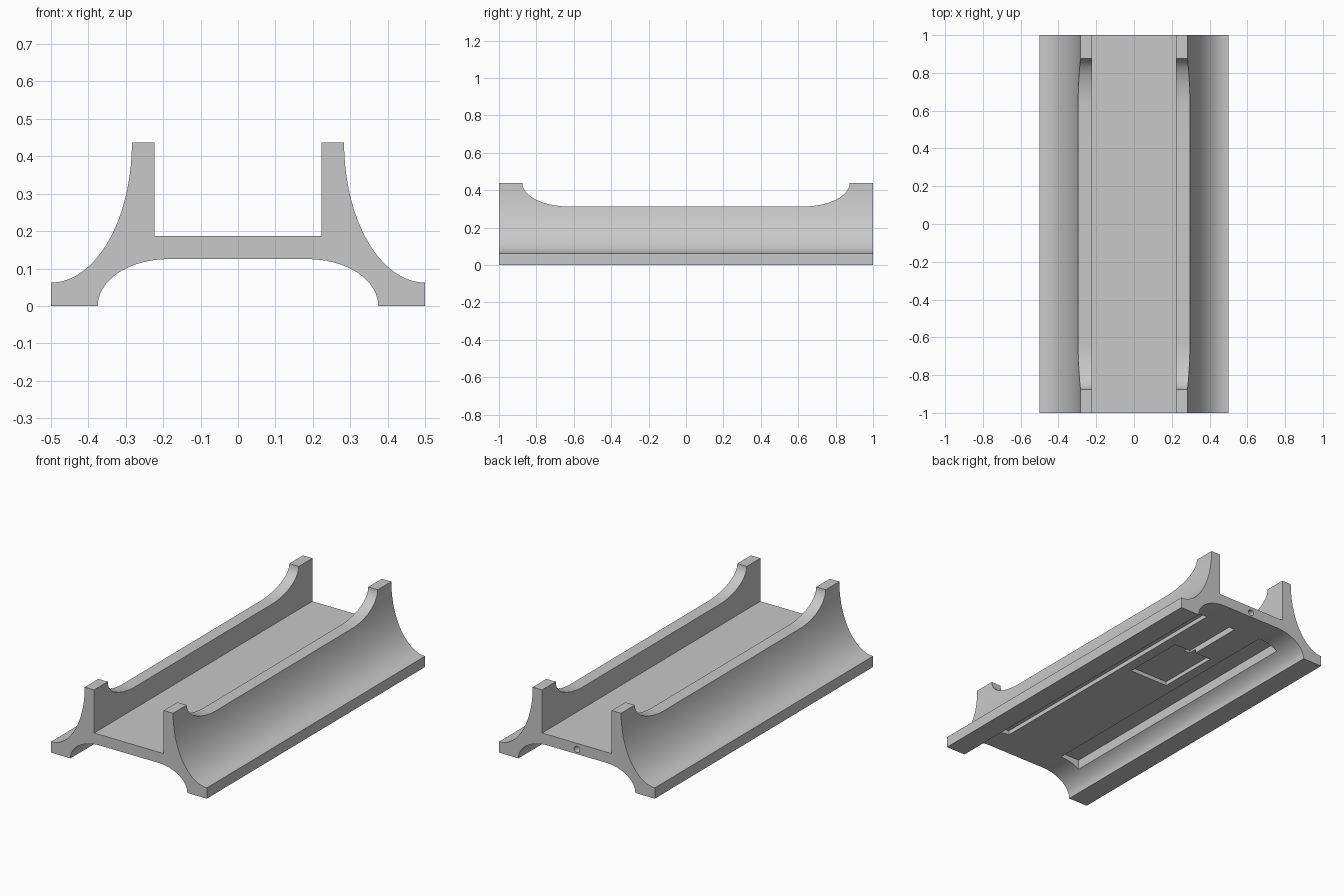
import bpy, bmesh
from math import sin, cos, pi, radians

if "Cube" in bpy.data.objects:
    bpy.data.objects.remove(bpy.data.objects["Cube"], do_unlink=True)

grey = bpy.data.materials.new("plain_grey")
grey.use_nodes = True
colour = (0.58, 0.58, 0.58, 1)
grey.diffuse_color = colour
grey.node_tree.nodes["Principled BSDF"].inputs["Base Color"].default_value = colour


def arc(cx, cz, rx, rz, start, end, steps=24):
    """Points on an ellipse between two angles in degrees."""
    angles = [radians(start + (end - start) * i / steps) for i in range(steps + 1)]
    return [(cx + rx * cos(a), cz + rz * sin(a)) for a in angles]


def mirrored(half):
    """Close a right-hand outline with its mirror image."""
    return half + [(-u, v) for u, v in reversed(half)]


def prism(name, points, place, length):
    """Extrude a 2D outline symmetrically along the axis set by place."""
    bm = bmesh.new()
    a = [bm.verts.new(place(u, v, -length / 2)) for u, v in points]
    b = [bm.verts.new(place(u, v, length / 2)) for u, v in points]
    n = len(points)
    bm.faces.new(a)
    bm.faces.new(b[::-1])
    for i in range(n):
        j = (i + 1) % n
        bm.faces.new((a[j], a[i], b[i], b[j]))
    bmesh.ops.recalc_face_normals(bm, faces=bm.faces)
    mesh = bpy.data.meshes.new(name)
    bm.to_mesh(mesh)
    bm.free()
    mesh.materials.append(grey)
    obj = bpy.data.objects.new(name, mesh)
    bpy.context.collection.objects.link(obj)
    return obj


def block(name, x0, x1, y0, y1, z0, z1):
    outline = [(x0, z0), (x1, z0), (x1, z1), (x0, z1)]
    mid = (y0 + y1) / 2
    return prism(name, outline, lambda u, v, w: (u, w + mid, v), y1 - y0)


def cut(target, cutter):
    """Subtract the cutter and discard it."""
    cutter.hide_render = True
    mod = target.modifiers.new("cut", "BOOLEAN")
    mod.operation = "DIFFERENCE"
    mod.solver = "EXACT"
    mod.object = cutter
    bpy.context.view_layer.objects.active = target
    bpy.ops.object.modifier_apply(modifier=mod.name)
    bpy.data.objects.remove(cutter, do_unlink=True)


# Cradle cross-section: arched underside, flared feet, upright walls, flat tray
section = mirrored(
    arc(0.1875, 0, 0.1875, 0.125, 90, 0)
    + [(0.5, 0)]
    + arc(0.5, 0.4375, 0.2165, 0.375, 270, 180, 32)
    + [(0.223, 0.4375), (0.223, 0.1875)]
)
cradle = prism("cradle", section, lambda u, v, w: (u, w, v), 2)

# Long scoop lowering both side walls between the end posts
scoop = mirrored(arc(0.625, 0.4375, 0.25, 0.125, 270, 360) + [(0.875, 0.6)])
cut(cradle, prism("scoop_cutter", scoop, lambda u, v, w: (w, u, v), 1.4))

# Recesses under the tray: two side channels, a square pocket, a cable groove
for side in (-1, 1):
    xs = sorted((side * 0.1875, side * 0.3125))
    cut(cradle, block("channel_cutter", *xs, -0.845, 0.845, 0.03, 0.15))
cut(cradle, block("pocket_cutter", -0.125, 0.125, 0.125, 0.5, 0.05, 0.148))
cut(cradle, block("groove_cutter", -0.019, 0.019, 0.45, 0.835, 0.05, 0.172))

# Cable hole through the back edge
hole = arc(0, 0.152, 0.018, 0.018, 0, 360, 24)[:-1]
cut(cradle, prism("hole_cutter", hole, lambda u, v, w: (u, w + 0.93, v), 0.26))

# Smooth curves, crisp edges
bpy.ops.object.select_all(action="DESELECT")
cradle.select_set(True)
bpy.context.view_layer.objects.active = cradle
bpy.ops.object.shade_smooth_by_angle(angle=radians(30))
